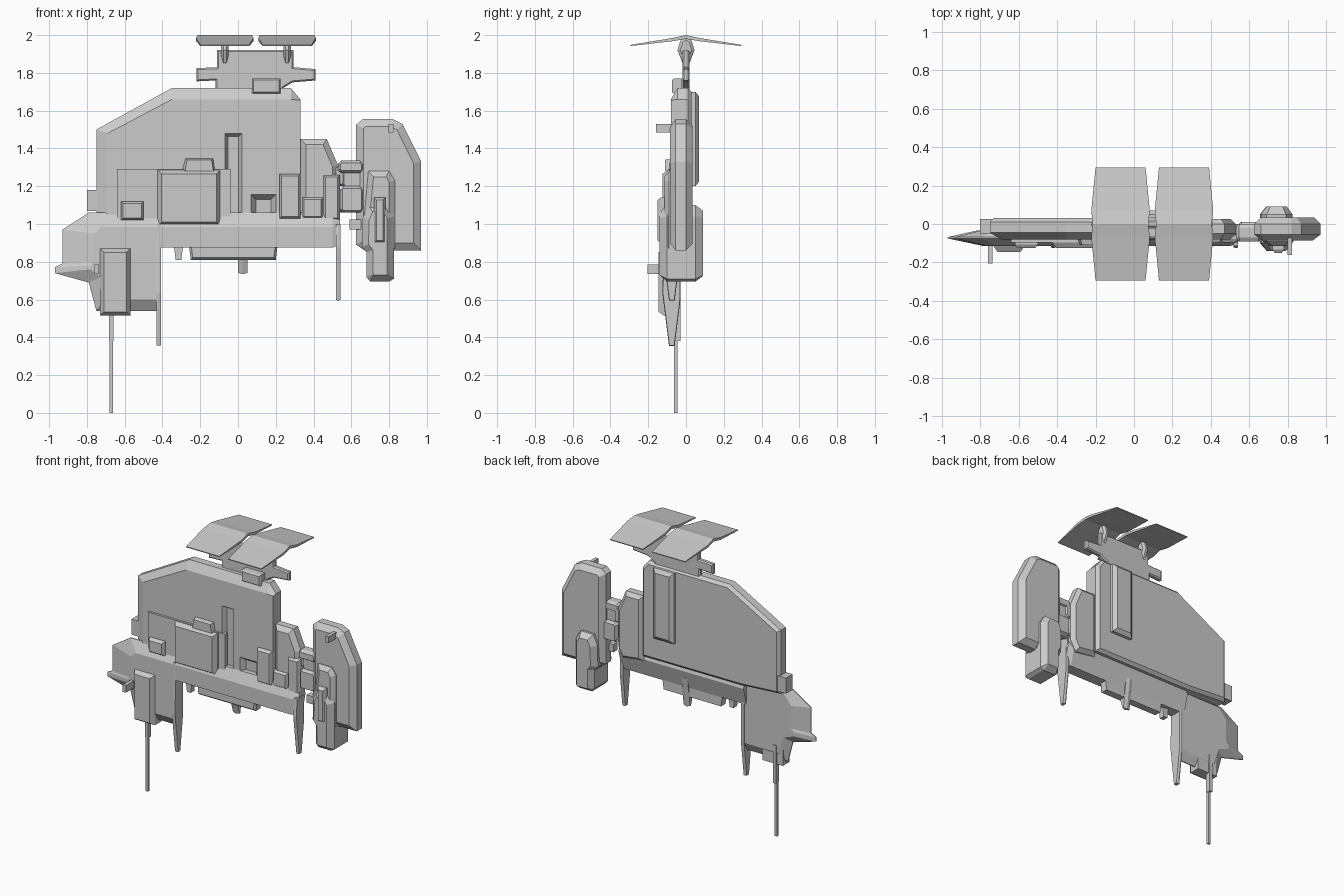
import bpy, bmesh
from mathutils import Vector


def inset(pts, d):
    """Offset a closed polygon inward by d with mitred corners."""
    if d == 0:
        return list(pts)
    n = len(pts)
    P = [Vector(p) for p in pts]
    area = sum(P[i].x * P[(i + 1) % n].y - P[(i + 1) % n].x * P[i].y for i in range(n))
    s = 1 if area > 0 else -1
    out = []
    for i in range(n):
        a = (P[i] - P[i - 1]).normalized()
        b = (P[(i + 1) % n] - P[i]).normalized()
        na, nb = Vector((-a.y, a.x)) * s, Vector((-b.y, b.x)) * s
        m = na + nb
        out.append(tuple(P[i] + m * (d / max(0.5, m.dot(na)))))
    return out


def loft(name, layers, axis='y'):
    """Skin matching polygons; layers are (depth, points)."""
    bm = bmesh.new()
    rings = []
    for d, pts in layers:
        rings.append([bm.verts.new((u, d, v) if axis == 'y' else (d, u, v)) for u, v in pts])
    n = len(rings[0])
    for r0, r1 in zip(rings, rings[1:]):
        for i in range(n):
            j = (i + 1) % n
            bm.faces.new((r0[i], r0[j], r1[j], r1[i]))
    bm.faces.new(rings[0])
    bm.faces.new(rings[-1])
    bmesh.ops.recalc_face_normals(bm, faces=bm.faces)
    me = bpy.data.meshes.new(name)
    bm.to_mesh(me)
    bm.free()
    ob = bpy.data.objects.new(name, me)
    bpy.context.collection.objects.link(ob)
    return ob


def plate(name, pts, steps, axis='y'):
    """Extruded profile; steps are (depth, inset)."""
    return loft(name, [(d, inset(pts, k)) for d, k in steps], axis)


def box(name, x0, x1, y0, y1, z0, z1, c=0.0):
    """Box with an optional chamfer round its front face."""
    pts = [(x0, z0), (x1, z0), (x1, z1), (x0, z1)]
    steps = [(y0, c), (y0 + c * 1.5, 0), (y1, 0)] if c else [(y0, 0), (y1, 0)]
    return plate(name, pts, steps)


# main hull with sloped top and left edges
outer = [(-.75, 1.05), (-.75, 1.50), (-.35, 1.72), (.28, 1.72), (.33, 1.66), (.33, 1.03), (-.45, 1.03)]
front = [(-.69, 1.05), (-.69, 1.48), (-.35, 1.66), (.28, 1.66), (.33, 1.655), (.33, 1.03), (-.45, 1.03)]
hull = loft("hull", [(-.08, front), (-.045, outer), (.01, outer), (.03, inset(outer, .02))])

# recesses in the hull front
slot = plate("slot_cutter", [(-.07, 1.0), (.02, 1.0), (.02, 1.48), (-.07, 1.48)],
             [(-.15, -.005), (-.08, 0), (-.05, .018)])
vent = plate("vent_cutter", [(.07, 1.0), (.20, 1.0), (.20, 1.155), (.07, 1.155)],
             [(-.15, -.005), (-.08, 0), (-.045, .025)])
for c in (slot, vent):
    c.hide_render = True
    c.hide_viewport = True
    m = hull.modifiers.new(c.name, 'BOOLEAN')
    m.operation = 'DIFFERENCE'
    m.object = c

# hull panels and boxes
plate("back_panel", [(.06, 1.20), (.22, 1.20), (.22, 1.70), (.06, 1.70)], [(.02, 0), (.05, 0), (.07, .025)])
box("mid_panel", -.64, -.09, -.095, -.06, 1.03, 1.29)
box("mid_panel_side", -.10, -.04, -.09, -.06, 1.03, 1.29)
box("centre_box", -.43, -.09, -.125, -.06, .985, 1.29, .025)
loft("centre_box_cap", [(-.11, [(-.28, 1.28), (-.13, 1.28), (-.14, 1.34), (-.27, 1.34)]),
                        (-.07, [(-.30, 1.28), (-.12, 1.28), (-.13, 1.35), (-.28, 1.35)])])
box("left_box", -.62, -.50, -.125, -.07, 1.02, 1.12, .012)
box("right_column", .22, .33, -.11, -.05, 1.03, 1.265, .01)
box("right_small_box", .34, .45, -.10, -.05, 1.03, 1.14, .01)
box("left_edge_block", -.80, -.70, -.05, .025, 1.07, 1.18)
box("top_box", .075, .225, -.075, -.02, 1.69, 1.77, .008)

# lower band across the front
plate("lower_band", [(-.115, .875), (-.115, .985), (-.08, 1.06), (-.02, 1.06), (.0, 1.0), (-.035, .875)],
      [(-.45, 0), (.50, 0), (.54, .015)], 'x')
plate("keel", [(-.26, .89), (-.25, .81), (.20, .81), (.21, .89)], [(-.10, .012), (-.085, 0), (-.035, 0)])
loft("keel_spike_left", [(-.10, [(-.34, .89), (-.29, .89), (-.30, .81), (-.33, .81)]),
                         (-.06, [(-.34, .89), (-.29, .89), (-.30, .81), (-.33, .81)])])
plate("keel_spike_right", [(-.09, .95), (-.08, .80), (-.06, .735), (-.04, .735), (-.01, .95)],
      [(.0, .006), (.025, 0), (.05, .006)], 'x')

# left wing with a sharp rim
wing = [(-.93, .97), (-.79, 1.06), (-.43, 1.06), (-.43, .54), (-.75, .54), (-.79, .69),
        (-.97, .74), (-.97, .77), (-.93, .79)]
wing_front = [(-.76, .95), (-.72, .985), (-.43, .985), (-.43, .60), (-.70, .60), (-.73, .72),
              (-.78, .76), (-.78, .78), (-.77, .80)]
wing_back = [(-.80, .96), (-.74, 1.03), (-.43, 1.03), (-.43, .60), (-.70, .60), (-.74, .72),
             (-.82, .75), (-.82, .78), (-.80, .80)]
loft("left_wing", [(-.115, wing_front), (-.075, wing), (-.068, wing), (-.035, wing_back)])

# hanging fins
for name, x, z in (("left_fin", -.42, .355), ("right_fin", .53, .595)):
    plate(name, [(-.115, 1.0), (-.125, z + .28), (-.09, z), (-.06, z), (-.03, z + .24), (-.03, 1.0)],
          [(x - .012, .003), (x, 0), (x + .012, .003)], 'x')

# wing gun pod and barrel
box("gun_pod", -.73, -.57, -.145, -.04, .515, .87, .02)
box("gun_barrel", -.68, -.662, -.063, -.045, 0, .6)
plate("gun_barrel_shroud", [(-.065, .38), (-.03, .38), (-.03, .65), (-.065, .65)],
      [(-.683, 0), (-.659, 0)], 'x')
box("left_peg", -.76, -.735, -.205, -.07, .735, .785)

# right shoulder block
plate("shoulder", [(.33, .99), (.33, 1.45), (.47, 1.45), (.53, 1.31), (.53, 1.04), (.49, .97)],
      [(-.08, .03), (-.05, 0), (.0, 0), (.025, .025)])
box("shoulder_step", .45, .54, -.095, -.02, 1.02, 1.26, .012)

# arm joint
for i, (x0, x1, z0, z1, y0, y1) in enumerate(((.53, .665, 1.27, 1.335, -.09, .0),
                                              (.55, .66, 1.19, 1.29, -.07, -.01),
                                              (.54, .665, 1.06, 1.20, -.09, .01),
                                              (.48, .57, 1.20, 1.31, -.06, .0),
                                              (.48, .57, 1.06, 1.10, -.06, .0))):
    r = .015
    plate("joint_%d" % i, [(x0 + r, z0), (x1 - r, z0), (x1, z0 + r), (x1, z1 - r),
                           (x1 - r, z1), (x0 + r, z1), (x0, z1 - r), (x0, z0 + r)],
          [(y0, .012), (y0 + .02, 0), (y1 - .02, 0), (y1, .012)])

# shield
plate("shield", [(.625, .89), (.625, 1.525), (.66, 1.555), (.82, 1.555), (.87, 1.53),
                 (.97, 1.33), (.97, .86), (.67, .86)],
      [(-.085, .04), (-.055, 0), (.0, 0), (.035, .035)])
box("shield_peg", .798, .822, -.16, -.06, 1.485, 1.53)

# arm pod on the shield
plate("arm_upper", [(.66, .95), (.69, 1.28), (.80, 1.28), (.83, 1.23), (.83, .87), (.70, .87)],
      [(-.115, .03), (-.09, 0), (.02, 0)])
plate("arm_lower", [(.655, .88), (.66, 1.03), (.69, 1.10), (.79, 1.10), (.825, 1.04), (.825, .71),
                    (.80, .695), (.70, .695), (.68, .72), (.68, .85)],
      [(-.14, .035), (-.10, 0), (.05, 0), (.09, .03)])
box("arm_muzzle", .72, .78, -.15, -.10, .90, 1.14, .012)
box("arm_crossbar", .59, .87, -.075, -.03, .97, 1.025)

# mast above the hull
plate("mast", [(-.12, 1.70), (-.12, 1.76), (-.22, 1.755), (-.22, 1.825), (-.11, 1.83), (-.11, 1.92),
               (.295, 1.92), (.295, 1.83), (.41, 1.82), (.41, 1.76), (.29, 1.75), (.24, 1.72), (.24, 1.70)],
      [(-.018, .008), (-.01, 0), (.01, 0), (.018, .008)])

# twin folded roof panels with their pylons
for side, cx in (("left", -.07), ("right", .26)):
    layers = []
    for y, hw, zt, zb in ((-.295, .13, 1.948, 1.942), (-.07, .152, 1.985, 1.968), (0, .145, 2.0, 1.98),
                          (.07, .152, 1.985, 1.968), (.295, .13, 1.948, 1.942)):
        layers.append((y, [(cx - hw, zt), (cx + hw, zt), (cx + hw, zb), (cx - hw, zb)]))
    loft(side + "_roof_panel", layers)
    plate(side + "_pylon", [(0, 1.995), (.03, 1.97), (.045, 1.92), (.02, 1.855), (0, 1.84),
                            (-.02, 1.855), (-.045, 1.92), (-.03, 1.97)],
          [(cx - .02, .015), (cx - .008, 0), (cx + .008, 0), (cx + .02, .015)], 'x')
